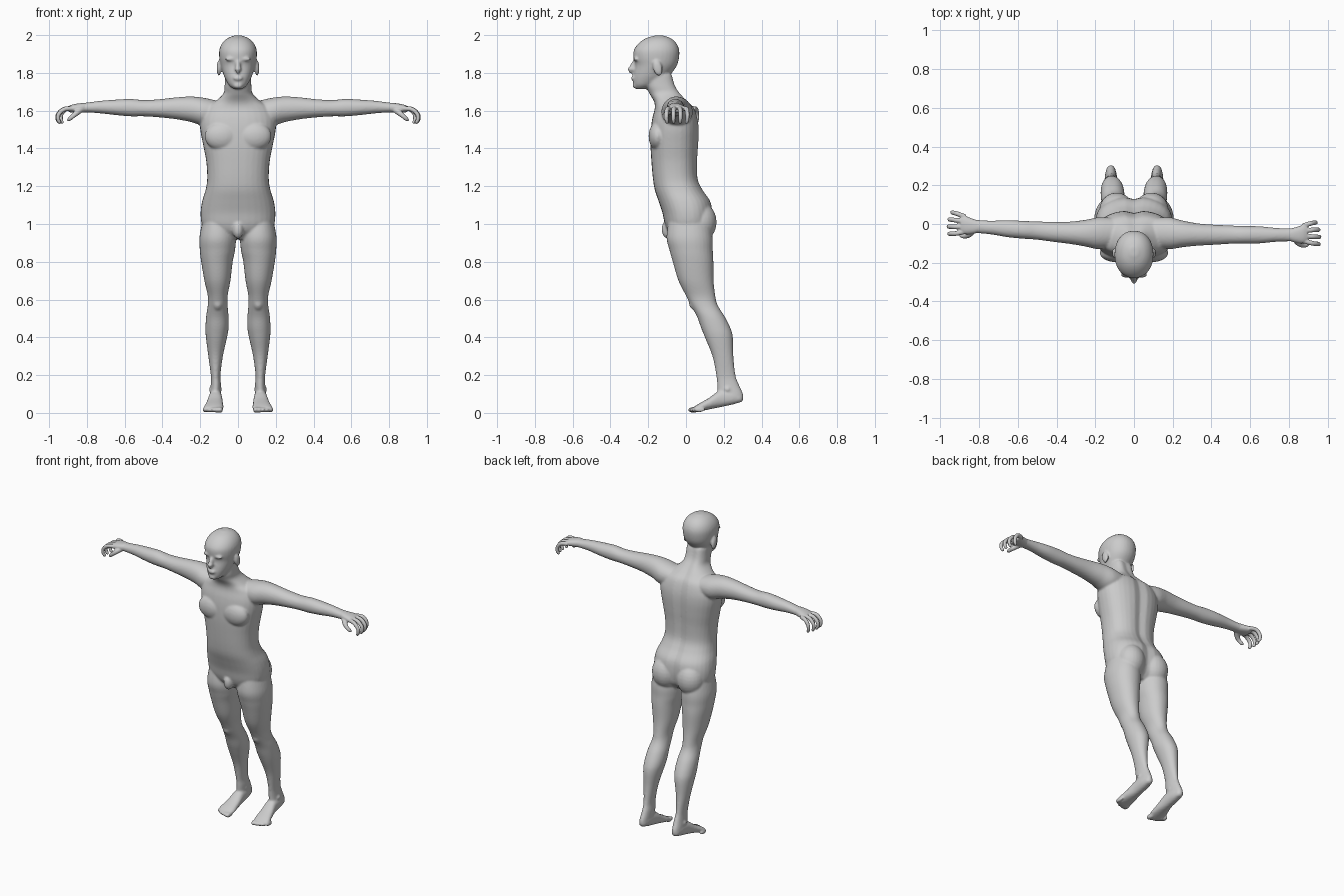
import bpy, bmesh, math
from mathutils import Vector, Matrix

SEG = 32


def spline(points, steps=6):
    """Catmull-Rom interpolation of any number of components."""
    p = [points[0]] + list(points) + [points[-1]]
    out = []
    for i in range(1, len(p) - 2):
        for s in range(steps):
            t = s / steps
            out.append([0.5 * (2 * b + (c - a) * t + (2 * a - 5 * b + 4 * c - d) * t * t
                               + (3 * b - a - 3 * c + d) * t ** 3)
                        for a, b, c, d in zip(*p[i - 1:i + 3])])
    return out + [list(points[-1])]


def skin(bm, rings):
    """Bridge a list of point rings and cap both ends."""
    rows = [[bm.verts.new(v) for v in ring] for ring in rings]
    n = len(rows[0])
    for a, b in zip(rows, rows[1:]):
        for i in range(n):
            bm.faces.new((a[i], a[(i + 1) % n], b[(i + 1) % n], b[i]))
    bm.faces.new(rows[0][::-1])
    bm.faces.new(rows[-1])


def loft(bm, axis, stations, power=2.0, place=None, groove=0.0):
    """Rounded sections: (position on axis, u min, u max, v min, v max)."""
    rings = []
    for t, u0, u1, v0, v1 in spline(stations):
        ring = []
        for i in range(SEG):
            a = 2 * math.pi * i / SEG
            c, s = math.cos(a), math.sin(a)
            cu = math.copysign(abs(c) ** (2 / power), c)
            cv = math.copysign(abs(s) ** (2 / power), s)
            u = (u0 + u1) / 2 + (u1 - u0) / 2 * cu
            v = (v0 + v1) / 2 + (v1 - v0) / 2 * cv
            if s > 0:
                v -= groove * math.exp(-(u / 0.03) ** 2)
            co = Vector({'x': (t, u, v), 'y': (u, t, v), 'z': (u, v, t)}[axis])
            ring.append(place(co) if place else co)
        rings.append(ring)
    skin(bm, rings)


def ball(bm, center, radii, place=None, tilt=0.0):
    m = (Matrix.Translation(center) @ Matrix.Rotation(tilt, 4, 'X')
         @ Matrix.Diagonal((*radii, 1)))
    made = bmesh.ops.create_uvsphere(bm, u_segments=24, v_segments=14, radius=1, matrix=m)
    if place:
        for v in made['verts']:
            v.co = place(v.co)


def tube(bm, points, place):
    """Round tapered tube through (x, y, z, radius) points."""
    path = spline(points, 5)
    rings = []
    for i, p in enumerate(path):
        a, b = path[max(i - 1, 0)], path[min(i + 1, len(path) - 1)]
        d = (Vector(b[:3]) - Vector(a[:3])).normalized()
        e = d.cross(Vector((0, 0.95, 0.3))).normalized()
        f = d.cross(e)
        rings.append([place(Vector(p[:3]) + p[3] * (e * math.cos(k * math.pi / 6)
                                                    + f * math.sin(k * math.pi / 6)))
                      for k in range(12)])
    skin(bm, rings)


def finish(bm, name, voxel, smooth):
    """Fuse the overlapping volumes into one smooth surface."""
    bmesh.ops.recalc_face_normals(bm, faces=bm.faces)
    mesh = bpy.data.meshes.new(name)
    bm.to_mesh(mesh)
    bm.free()
    ob = bpy.data.objects.new(name, mesh)
    bpy.context.collection.objects.link(ob)
    r = ob.modifiers.new("fuse", 'REMESH')
    r.mode, r.voxel_size, r.use_smooth_shade = 'VOXEL', voxel, True
    s = ob.modifiers.new("soften", 'SMOOTH')
    s.factor, s.iterations = 0.5, smooth


def leg_side(side):
    return lambda v: Vector((side * v.x, v.y, v.z))


def arm_side(side):
    # the left arm swings slightly further back than the right one
    return lambda v: Vector((side * v.x,
                             v.y + (0.07 * max(v.x - 0.2, 0) if side < 0 else 0), v.z))


body = bmesh.new()

# torso and neck: z, half width, front y, back y
torso = [(0.92, .09, -.06, .09), (0.96, .165, -.095, .125), (1.00, .192, -.112, .138),
         (1.06, .198, -.125, .142), (1.12, .19, -.145, .132), (1.18, .172, -.165, .092),
         (1.24, .163, -.175, .066), (1.33, .168, -.183, .063), (1.42, .185, -.188, .068),
         (1.50, .20, -.186, .07), (1.56, .20, -.178, .063), (1.615, .175, -.165, .044),
         (1.65, .12, -.17, .012), (1.69, .078, -.193, -.022), (1.73, .071, -.21, -.048),
         (1.79, .068, -.21, -.065)]
loft(body, 'z', [(z, -w, w, f, b) for z, w, f, b in torso], 2.35, groove=0.014)

# head
head = [(1.714, .022, -.262, -.215), (1.735, .048, -.277, -.16), (1.77, .068, -.28, -.105),
        (1.80, .08, -.276, -.075), (1.84, .092, -.27, -.048), (1.88, .099, -.278, -.037),
        (1.92, .099, -.276, -.036), (1.955, .085, -.252, -.05), (1.982, .058, -.215, -.078),
        (1.998, .02, -.165, -.12)]
loft(body, 'z', [(z, -w, w, f, b) for z, w, f, b in head], 2.15)

# nose, lips, chin, groin
ball(body, (0, -.282, 1.832), (.014, .016, .04), tilt=-0.35)
ball(body, (0, -.288, 1.82), (.018, .022, .013))
ball(body, (0, -.278, 1.772), (.027, .014, .013))
ball(body, (0, -.265, 1.733), (.027, .018, .017))
ball(body, (0, -.095, .972), (.03, .034, .05))

# legs: z, inner x, outer x, front y, back y
leg = [(1.03, .03, .185, -.09, .12), (.93, .012, .204, -.103, .14), (.86, .016, .202, -.087, .142),
       (.80, .028, .195, -.07, .145), (.70, .04, .178, -.04, .146), (.62, .055, .16, 0, .155),
       (.57, .055, .16, .025, .168), (.51, .05, .169, .058, .205), (.45, .05, .172, .08, .235),
       (.40, .058, .17, .10, .248), (.30, .08, .157, .14, .251), (.20, .093, .144, .16, .262),
       (.15, .09, .144, .165, .28), (.10, .09, .148, .17, .302), (.07, .092, .146, .19, .303),
       (.054, .10, .138, .22, .288)]
# feet: y, inner x, outer x, bottom z, top z
foot = [(.295, .10, .14, .06, .09), (.25, .088, .15, .045, .12), (.18, .084, .155, .03, .118),
        (.12, .079, .168, .018, .078), (.07, .077, .181, .007, .05), (.045, .082, .18, .005, .034)]
# arms: x, front y, back y, bottom z, top z
arm = [(.10, -.12, .03, 1.53, 1.65), (.18, -.13, .035, 1.52, 1.668), (.25, -.12, .018, 1.54, 1.675),
       (.33, -.112, .003, 1.555, 1.67), (.42, -.107, -.004, 1.565, 1.66),
       (.50, -.102, -.008, 1.57, 1.656), (.57, -.102, -.01, 1.57, 1.662),
       (.65, -.1, -.012, 1.577, 1.658), (.73, -.092, -.02, 1.586, 1.652),
       (.79, -.09, -.022, 1.59, 1.644), (.83, -.09, -.02, 1.59, 1.64)]

for side in (-1, 1):
    P, A = leg_side(side), arm_side(side)
    loft(body, 'z', leg, 2.1, P)
    loft(body, 'y', foot, 2.3, P)
    loft(body, 'x', arm, 2.1, A)
    # chest, buttock, kneecap, ankle, brow, ear
    ball(body, (.085, -.15, 1.465), (.092, .048, .075), P)
    ball(body, (.09, .075, 1.01), (.088, .087, .105), P)
    ball(body, (.107, .055, .585), (.032, .04, .045), P)
    ball(body, (.12, .22, .125), (.035, .025, .022), P)
    ball(body, (.038, -.262, 1.873), (.03, .017, .011), P)
    ball(body, (.101, -.15, 1.825), (.012, .025, .042), P, 0.25)
    # toes
    for i in range(5):
        ball(body, (.094 + .0205 * i, .04 + .002 * i * i, .016),
             (.015 if i == 0 else .0115, .03, .016 - .001 * i), P)

finish(body, "body", 0.0065, 5)

# hands: palm, four curled fingers and thumb
palm = [(.80, -.085, -.026, 1.592, 1.642), (.83, -.095, -.018, 1.59, 1.64),
        (.87, -.1, -.006, 1.59, 1.634), (.895, -.095, -.006, 1.592, 1.625)]
for side, name in ((-1, "left_hand"), (1, "right_hand")):
    hand, A = bmesh.new(), arm_side(side)
    loft(hand, 'x', palm, 2.3, A)
    for i, reach in enumerate((.95, 1.0, .93, .72)):
        y, s = -.085 + .025 * i, -.014 + .009 * i
        tube(hand, [(.87, y, 1.611, .013), (.89 + .03 * reach, y + s, 1.608, .0125),
                    (.89 + .062 * reach, y + 1.3 * s, 1.582, .0115),
                    (.89 + .066 * reach, y + 1.3 * s, 1.555, .0105),
                    (.89 + .056 * reach, y + s, 1.537, .009),
                    (.89 + .052 * reach, y + s, 1.532, .004)], A)
    tube(hand, [(.825, -.07, 1.61, .016), (.85, -.098, 1.592, .016), (.872, -.11, 1.573, .0125),
                (.892, -.108, 1.556, .011), (.903, -.104, 1.548, .005)], A)
    finish(hand, name, 0.004, 3)
